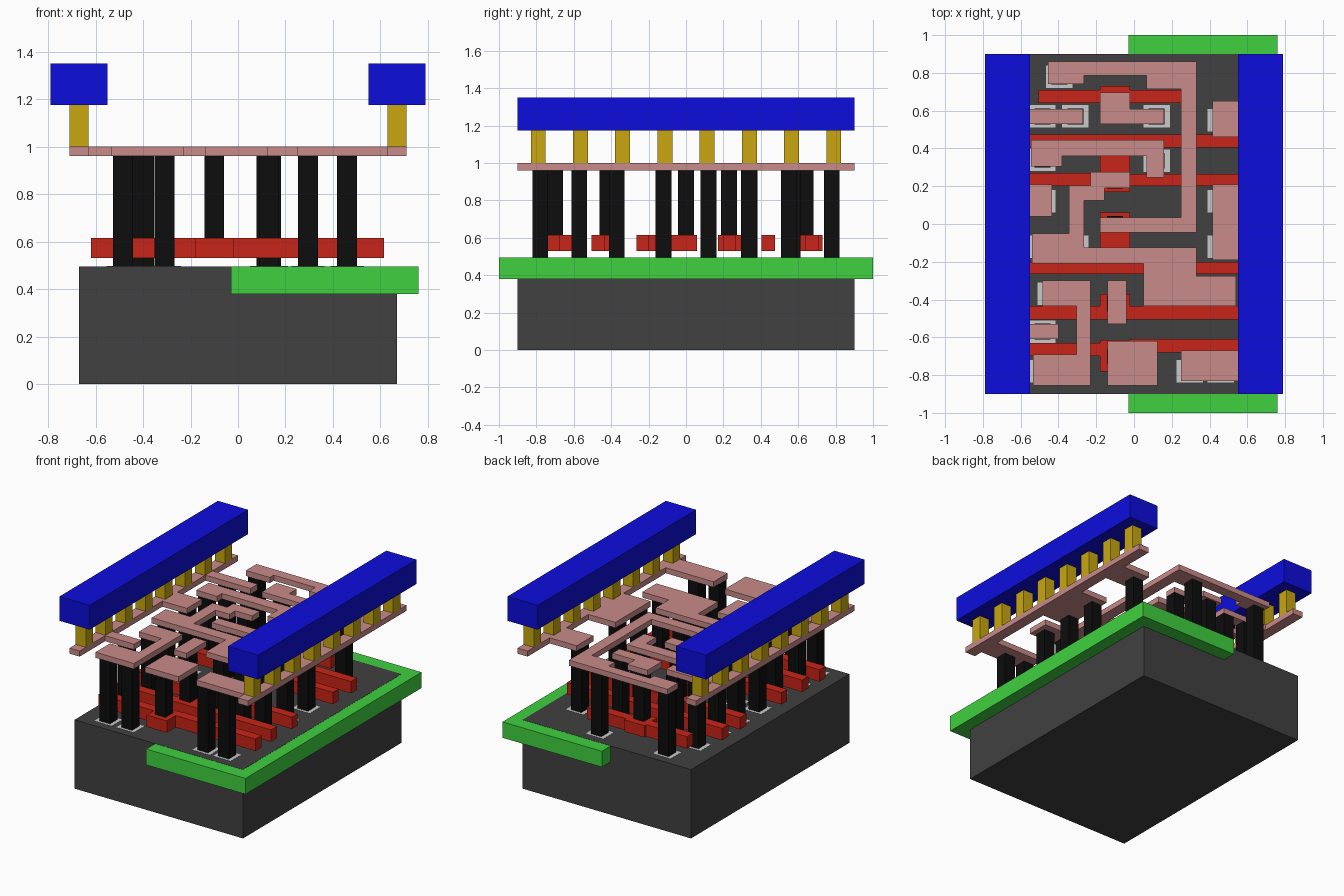
import bpy, bmesh

COLORS = {
    "silicon": (0.052, 0.052, 0.052), "well": (0.05, 0.64, 0.05),
    "gate": (0.58, 0.018, 0.009), "contact": (0.004, 0.004, 0.004),
    "metal": (0.58, 0.26, 0.25), "via": (0.58, 0.39, 0.005),
    "rail": (0.004, 0.004, 0.72), "diffusion": (0.55, 0.55, 0.55),
}
MATS = {}
for key, c in COLORS.items():
    MATS[key] = bpy.data.materials.new(key)
    MATS[key].diffuse_color = (*c, 1)


def prism(name, outline, z0, z1, mat):
    """Extrude a flat outline from z0 up to z1."""
    pts = [p for i, p in enumerate(outline) if p != outline[i - 1]]
    bm = bmesh.new()
    face = bm.faces.new([bm.verts.new((x, y, z0)) for x, y in pts])
    top = bmesh.ops.extrude_face_region(bm, geom=[face])["geom"]
    bmesh.ops.translate(bm, vec=(0, 0, z1 - z0),
                        verts=[g for g in top if isinstance(g, bmesh.types.BMVert)])
    bmesh.ops.recalc_face_normals(bm, faces=bm.faces)
    me = bpy.data.meshes.new(name)
    bm.to_mesh(me)
    bm.free()
    me.materials.append(MATS[mat])
    ob = bpy.data.objects.new(name, me)
    bpy.context.collection.objects.link(ob)
    return ob


def box(name, x0, x1, y0, y1, z0, z1, mat):
    return prism(name, [(x0, y0), (x1, y0), (x1, y1), (x0, y1)], z0, z1, mat)


# Base block and the well let into its top
TOP = 0.495
box("substrate", -0.67, 0.67, -0.9, 0.9, 0, TOP, "silicon")
box("well", -0.03, 0.76, -1, 1, 0.38, TOP - 0.001, "well")


# Gate bars: left arm, wider central pad, right arm
def gate(x0, x1, left, pad, right):
    a, b = -0.18, -0.02
    prism("gate_bar", [(x0, left[0]), (a, left[0]), (a, pad[0]), (b, pad[0]),
                       (b, right[0]), (x1, right[0]), (x1, right[1]), (b, right[1]),
                       (b, pad[1]), (a, pad[1]), (a, left[1]), (x0, left[1])],
          0.53, 0.615, "gate")


gate(-0.505, 0.29, (0.64, 0.71), (0.585, 0.73), (0.64, 0.71))
gate(-0.62, 0.615, (0.405, 0.475), (0.405, 0.475), (0.405, 0.475))
gate(-0.62, 0.615, (0.20, 0.27), (0.17, 0.36), (0.20, 0.265))
gate(-0.62, 0.615, (-0.265, -0.20), (-0.265, 0.06), (-0.265, -0.20))
gate(-0.62, 0.615, (-0.505, -0.435), (-0.505, -0.37), (-0.505, -0.435))
gate(-0.62, 0.615, (-0.70, -0.63), (-0.78, -0.615), (-0.68, -0.61))

# Contact posts standing on the base, each on a thin pale pad
H = 0.042
for x, y in [(-0.485, -0.78), (-0.31, -0.78), (0.295, -0.78), (0.46, -0.78),
             (-0.485, -0.57), (-0.44, -0.37), (0.13, -0.37), (0.295, -0.37),
             (0.46, -0.37), (-0.485, -0.12), (-0.31, -0.12), (0.46, -0.12),
             (0.46, 0.12), (-0.485, 0.12), (-0.485, 0.34), (0.12, 0.335),
             (0.46, 0.55), (-0.485, 0.57), (-0.31, 0.57), (0.12, 0.57),
             (-0.395, 0.78), (0.14, 0.78)]:
    box("contact_post", x - H, x + H, y - H, y + H, TOP, 0.96, "contact")
    box("diffusion_pad", x - 0.07, x + 0.07, y - 0.06, y + 0.06, TOP - 0.03, TOP + 0.001, "diffusion")

# Shorter posts standing on the gate pads
for y in (-0.70, -0.42, 0, 0.23, 0.64):
    box("gate_post", -0.10 - H, -0.10 + H, y - H, y + H, 0.615, 0.96, "contact")

# Flat metal tracks
TRACKS = {
    "track_hook": [(-0.455, 0.86), (0.33, 0.86), (0.33, -0.045), (-0.18, -0.045),
                   (-0.18, 0.035), (0.25, 0.035), (0.25, 0.715), (0.065, 0.715),
                   (0.065, 0.785), (-0.265, 0.785), (-0.265, 0.74), (-0.455, 0.74)],
    "track_elbow": [(-0.18, 0.695), (-0.02, 0.695), (-0.02, 0.61), (0.16, 0.61),
                    (0.16, 0.53), (-0.18, 0.53)],
    "track_bridge": [(-0.545, 0.445), (0.16, 0.445), (0.16, 0.245), (0.065, 0.245),
                     (0.065, 0.36), (-0.38, 0.36), (-0.38, 0.305), (-0.545, 0.305)],
    "track_zigzag": [(-0.23, 0.275), (-0.02, 0.275), (-0.02, 0.19), (-0.155, 0.19),
                     (-0.155, 0.125), (-0.265, 0.125), (-0.265, -0.125), (0.33, -0.125),
                     (0.33, -0.275), (0.54, -0.275), (0.54, -0.435), (0.05, -0.435),
                     (0.05, -0.21), (-0.54, -0.21), (-0.54, -0.05), (-0.345, -0.05),
                     (-0.345, 0.205), (-0.23, 0.205)],
    "track_s": [(-0.485, -0.30), (-0.23, -0.30), (-0.23, -0.855), (-0.535, -0.855),
                (-0.535, -0.69), (-0.305, -0.69), (-0.305, -0.435), (-0.485, -0.435)],
    "track_strip": [(-0.14, -0.30), (-0.04, -0.30), (-0.04, -0.53), (-0.14, -0.53)],
    "track_plate": [(-0.14, -0.62), (0.125, -0.62), (0.125, -0.855), (-0.14, -0.855)],
}
for name, outline in TRACKS.items():
    prism(name, outline, 0.96, 1.0, "metal")

# Both sides: toothed metal strip, row of vias, heavy top rail
TABS = {-1: [(-0.61, -0.53, 0.40), (0.04, 0.21, 0.435), (0.53, 0.61, 0.27)],
        1: [(-0.83, -0.67, 0.25), (-0.19, 0.21, 0.415), (0.46, 0.65, 0.415)]}
for s, tabs in TABS.items():
    edge = [(s * 0.71, 0.9), (s * 0.71, -0.9), (s * 0.63, -0.9)]
    for y0, y1, tip in tabs:
        edge += [(s * 0.63, y0), (s * tip, y0), (s * tip, y1), (s * 0.63, y1)]
    prism("edge_strip", edge + [(s * 0.63, 0.9)], 0.96, 1.0, "metal")
    for i in range(8):
        y = -0.79 + i * 0.2257
        box("via", s * 0.67 - 0.04, s * 0.67 + 0.04, y - 0.04, y + 0.04, 1.0, 1.175, "via")
    box("top_rail", s * 0.67 - 0.12, s * 0.67 + 0.12, -0.9, 0.9, 1.175, 1.35, "rail")
